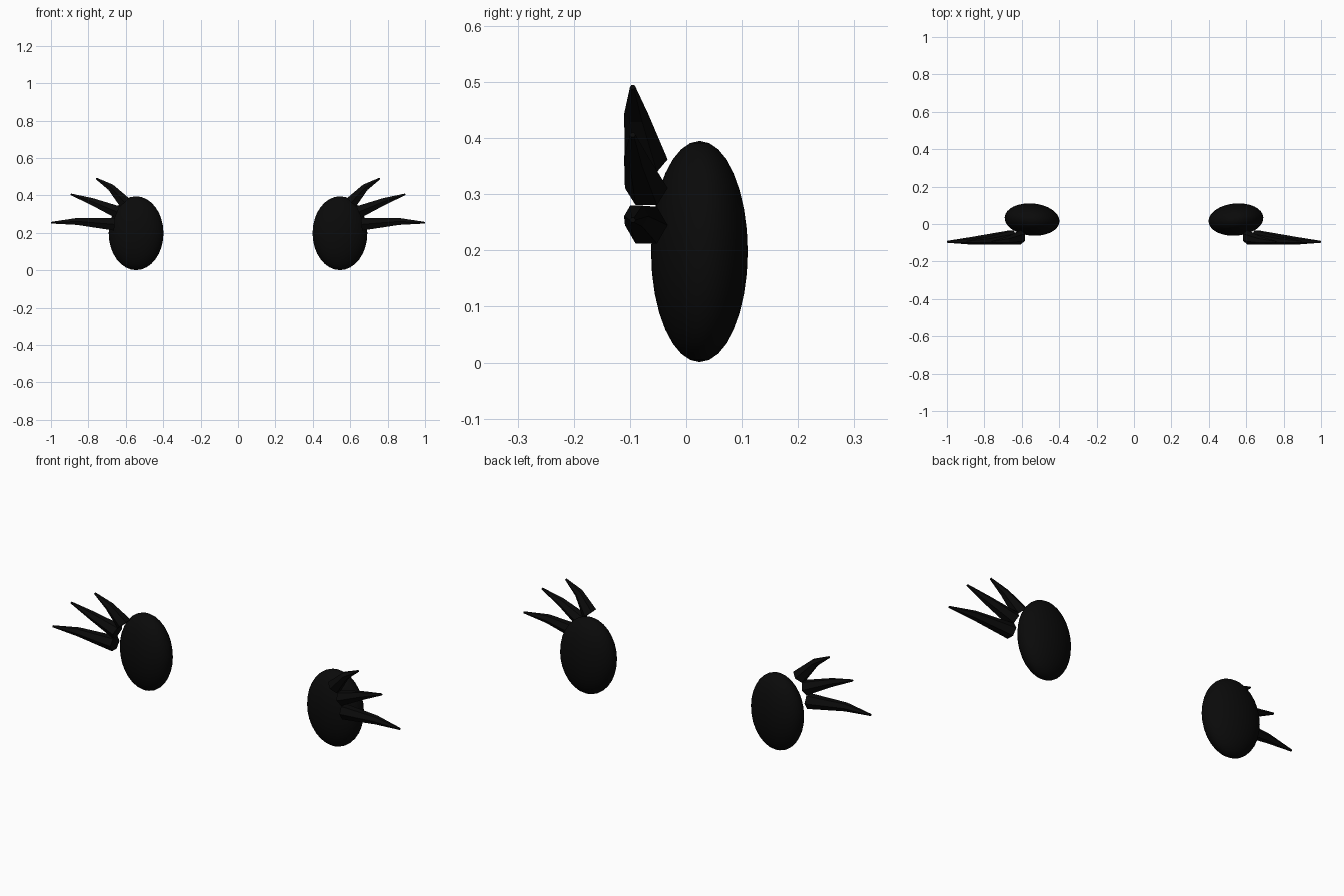
import bpy, bmesh, math
from mathutils import Vector, Matrix

if "Cube" in bpy.data.objects:
    bpy.data.objects.remove(bpy.data.objects["Cube"])

black = bpy.data.materials.new("black")
black.diffuse_color = (0.003, 0.003, 0.003, 1)
black.use_nodes = True
black.node_tree.nodes["Principled BSDF"].inputs["Base Color"].default_value = black.diffuse_color


def finish(bm, name, smooth):
    """Turn a bmesh into an object mirrored across x = 0."""
    bmesh.ops.recalc_face_normals(bm, faces=bm.faces[:])
    for f in bm.faces:
        f.smooth = smooth
    me = bpy.data.meshes.new(name)
    bm.to_mesh(me)
    bm.free()
    me.materials.append(black)
    ob = bpy.data.objects.new(name, me)
    bpy.context.collection.objects.link(ob)
    mod = ob.modifiers.new("mirror", 'MIRROR')
    mod.use_axis[0] = True
    mod.use_mirror_merge = False
    return ob


# Eyes: flattened spheres, turned slightly outward
bm = bmesh.new()
place = (Matrix.Translation((0.545, 0.024, 0.198))
         @ Matrix.Rotation(math.radians(5), 4, 'Z')
         @ Matrix.Diagonal((0.147, 0.086, 0.197, 1)))
bmesh.ops.create_uvsphere(bm, u_segments=32, v_segments=16, radius=1, matrix=place)
finish(bm, "eye", True)


def lash(name, path):
    """Bent six-sided spike through base, middle and tip points (x, z)."""
    bm = bmesh.new()
    depth = (-0.071, -0.089, -0.095)
    radius = (0.038, 0.0215, 0.005)
    pts = [Vector((x, y, z)) for (x, z), y in zip(path, depth)]
    rings = []
    for i, p in enumerate(pts):
        d = pts[min(i + 1, 2)] - pts[max(i - 1, 0)]
        up = Vector((-d.z, 0, d.x)).normalized()
        ring = []
        for k in range(6):
            a = math.tau * k / 6
            offset = Vector((0, math.cos(a), 0)) + up * math.sin(a)
            ring.append(bm.verts.new(p + offset * radius[i]))
        rings.append(ring)
    for a, b in zip(rings, rings[1:]):
        for k in range(6):
            n = (k + 1) % 6
            bm.faces.new((a[k], a[n], b[n], b[k]))
    bm.faces.new(rings[0])
    bm.faces.new(rings[-1])
    finish(bm, name, False)


# Three lashes fanning out beside each eye
lash("upper_lash", ((0.606, 0.362), (0.68, 0.443), (0.759, 0.491)))
lash("middle_lash", ((0.645, 0.311), (0.78, 0.367), (0.895, 0.406)))
lash("lower_lash", ((0.66, 0.245), (0.86, 0.261), (1.0, 0.254)))
